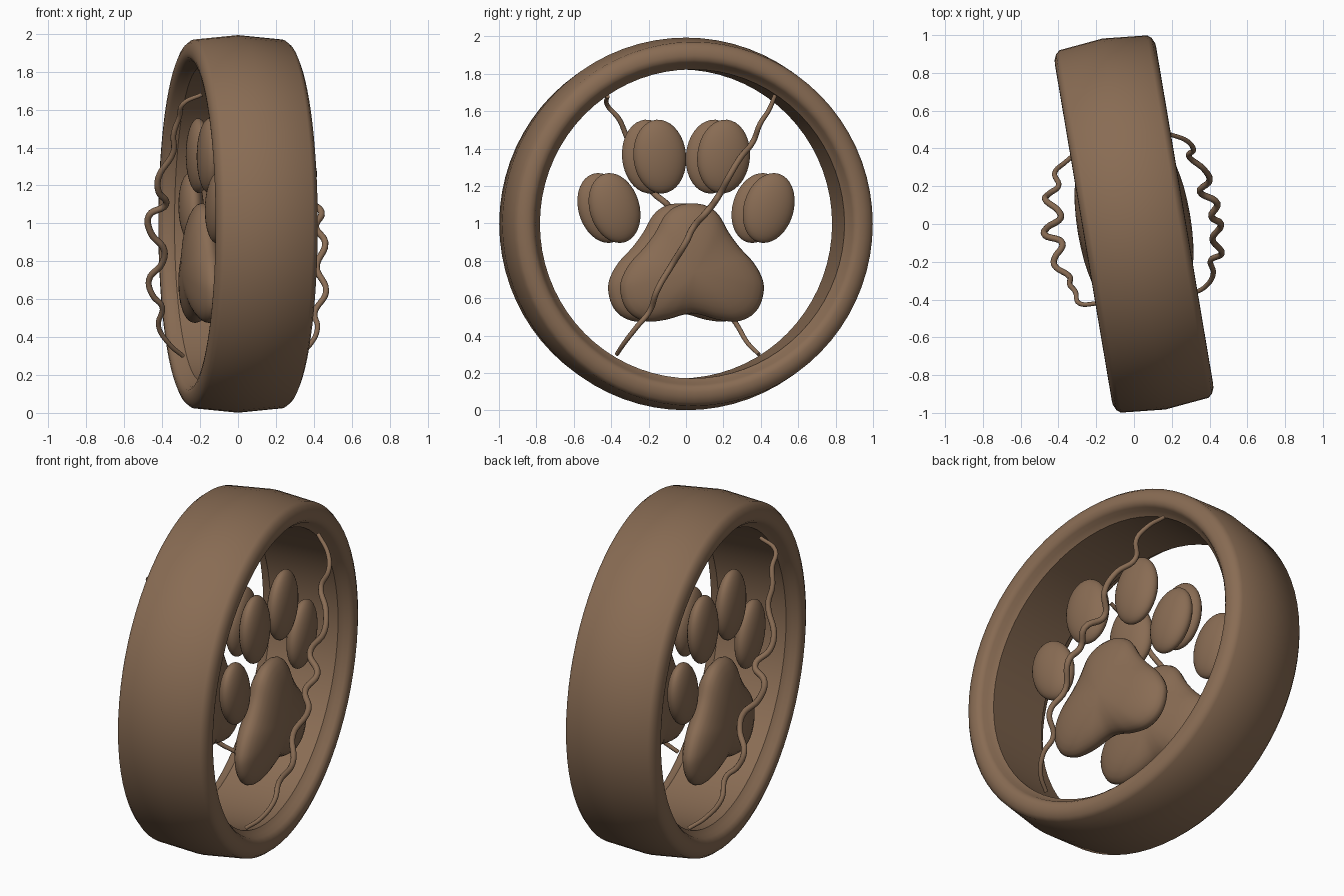
import bpy, bmesh, math
from mathutils import Matrix, Vector

if "Cube" in bpy.data.objects:
    bpy.data.objects.remove(bpy.data.objects["Cube"])

brown = bpy.data.materials.new("warm brown")
brown.diffuse_color = (0.25, 0.15, 0.088, 1)
brown.use_nodes = True
brown.node_tree.nodes["Principled BSDF"].inputs["Base Color"].default_value = brown.diffuse_color

TURN = math.radians(9.6)      # the whole wheel is turned about z
ROT = Matrix.Rotation(TURN, 4, 'Z')


def add_mesh(name, bm, angle=40):
    bmesh.ops.recalc_face_normals(bm, faces=bm.faces)
    bm.transform(ROT)
    me = bpy.data.meshes.new(name)
    bm.to_mesh(me)
    bm.free()
    ob = bpy.data.objects.new(name, me)
    bpy.context.collection.objects.link(ob)
    me.materials.append(brown)
    bpy.ops.object.select_all(action='DESELECT')
    ob.select_set(True)
    bpy.context.view_layer.objects.active = ob
    bpy.ops.object.shade_smooth_by_angle(angle=math.radians(angle))
    return ob


# outer ring: closed profile (axial offset, radius) spun about the local x axis
half = [(0.0, 0.996), (0.235, 0.973), (0.257, 0.955), (0.27, 0.925),
        (0.272, 0.90), (0.268, 0.877), (0.25, 0.86), (0.225, 0.85), (0.20, 0.826)]
profile = half + [(-u, r) for u, r in reversed(half[1:])]
bm = bmesh.new()
SEG = 72
rings = []
for i in range(SEG):
    a = 2 * math.pi * i / SEG
    rings.append([bm.verts.new((u, r * math.sin(a), 0.997 + r * math.cos(a))) for u, r in profile])
n = len(profile)
for i in range(SEG):
    A, B = rings[i], rings[(i + 1) % SEG]
    for j in range(n):
        k = (j + 1) % n
        bm.faces.new((A[j], A[k], B[k], B[j]))
add_mesh("ring", bm)


# toe pads: flattened, leaning ellipsoids
def toe(name, u, v, z, half_w, half_h, lean):
    bm = bmesh.new()
    bmesh.ops.create_uvsphere(bm, u_segments=32, v_segments=18, radius=1)
    bm.transform(Matrix.Translation((u, v, z)) @ Matrix.Rotation(lean, 4, 'X')
                 @ Matrix.Diagonal((0.064, half_w, half_h, 1)))
    add_mesh(name, bm, 180)


# main pad: smooth outline puffed up into a cushion
def smooth_closed(pts, steps=4):
    out, m = [], len(pts)
    for i in range(m):
        p0, p1, p2, p3 = (Vector(pts[(i + d) % m]) for d in (-1, 0, 1, 2))
        for s in range(steps):
            t = s / steps
            out.append(0.5 * (2 * p1 + (p2 - p0) * t + (2 * p0 - 5 * p1 + 4 * p2 - p3) * t * t
                              + (3 * p1 - p0 - 3 * p2 + p3) * t ** 3))
    return out


right_half = [(0, 1.107), (.08, 1.093), (.145, 1.045), (.20, .95), (.26, .87), (.33, .795),
              (.375, .72), (.39, .65), (.37, .565), (.32, .505), (.24, .475), (.14, .485),
              (.06, .508), (0, .518)]
outline = smooth_closed(right_half + [(-y, z) for y, z in reversed(right_half[1:-1])])


def main_pad(name, u):
    bm = bmesh.new()
    c = Vector((0, 0.74))
    loops = []
    for i in range(1, 16):
        a = -math.pi / 2 + math.pi * i / 16
        loops.append([bm.verts.new((u + 0.108 * math.sin(a), *(c + (p - c) * math.cos(a))))
                      for p in outline])
    m = len(outline)
    for A, B in zip(loops, loops[1:]):
        for j in range(m):
            bm.faces.new((A[j], A[(j + 1) % m], B[(j + 1) % m], B[j]))
    for L, s in ((loops[0], -1), (loops[-1], 1)):
        tip = bm.verts.new((u + 0.108 * s, *c))
        for j in range(m):
            bm.faces.new((L[j], L[(j + 1) % m], tip))
    add_mesh(name, bm, 180)


for side, face in ((1, "right"), (-1, "left")):
    main_pad("main_pad_" + face, 0.193 * side)
    for s in (1, -1):
        tag = f"{face}_{'a' if s > 0 else 'b'}"
        toe("inner_toe_" + tag, 0.182 * side, 0.173 * s, 1.357, 0.143, 0.198, -s * 0.1)
        toe("outer_toe_" + tag, 0.18 * side, 0.418 * s, 1.082, 0.135, 0.191, -s * 0.3)

# wavy strands, one on each side
right_path = [(.19, .475, 1.68), (.28, .44, 1.60), (.315, .395, 1.53), (.29, .36, 1.44),
              (.37, .29, 1.35), (.40, .23, 1.25), (.35, .17, 1.14), (.44, .11, 1.06),
              (.41, .04, .98), (.46, 0, .90), (.415, -.08, .77), (.465, -.155, .64),
              (.405, -.195, .53), (.42, -.26, .45), (.38, -.33, .36), (.31, -.37, .30)]
left_path = [(-.19, -.42, 1.68), (-.29, -.42, 1.63), (-.31, -.36, 1.56), (-.34, -.32, 1.47),
             (-.34, -.28, 1.38), (-.42, -.22, 1.24), (-.42, -.18, 1.17), (-.38, -.10, 1.10),
             (-.47, -.06, 1.04), (-.46, -.02, .95), (-.39, .03, .86), (-.40, .07, .79),
             (-.47, .13, .70), (-.45, .16, .62), (-.40, .20, .56), (-.42, .27, .46),
             (-.36, .33, .36), (-.29, .39, .30)]
for path, face in ((right_path, "right"), (left_path, "left")):
    cu = bpy.data.curves.new("strand_" + face, 'CURVE')
    cu.dimensions = '3D'
    cu.bevel_depth = 0.016
    cu.bevel_resolution = 3
    cu.use_fill_caps = True
    cu.resolution_u = 6
    sp = cu.splines.new('BEZIER')
    sp.bezier_points.add(len(path) - 1)
    for i, (bp, p) in enumerate(zip(sp.bezier_points, path)):
        bp.co = p
        bp.handle_left_type = bp.handle_right_type = 'AUTO'
        bp.radius = 0.7 + 0.4 * math.sin(math.pi * i / (len(path) - 1))
    cu.materials.append(brown)
    bpy.context.collection.objects.link(bpy.data.objects.new("strand_" + face, cu))
